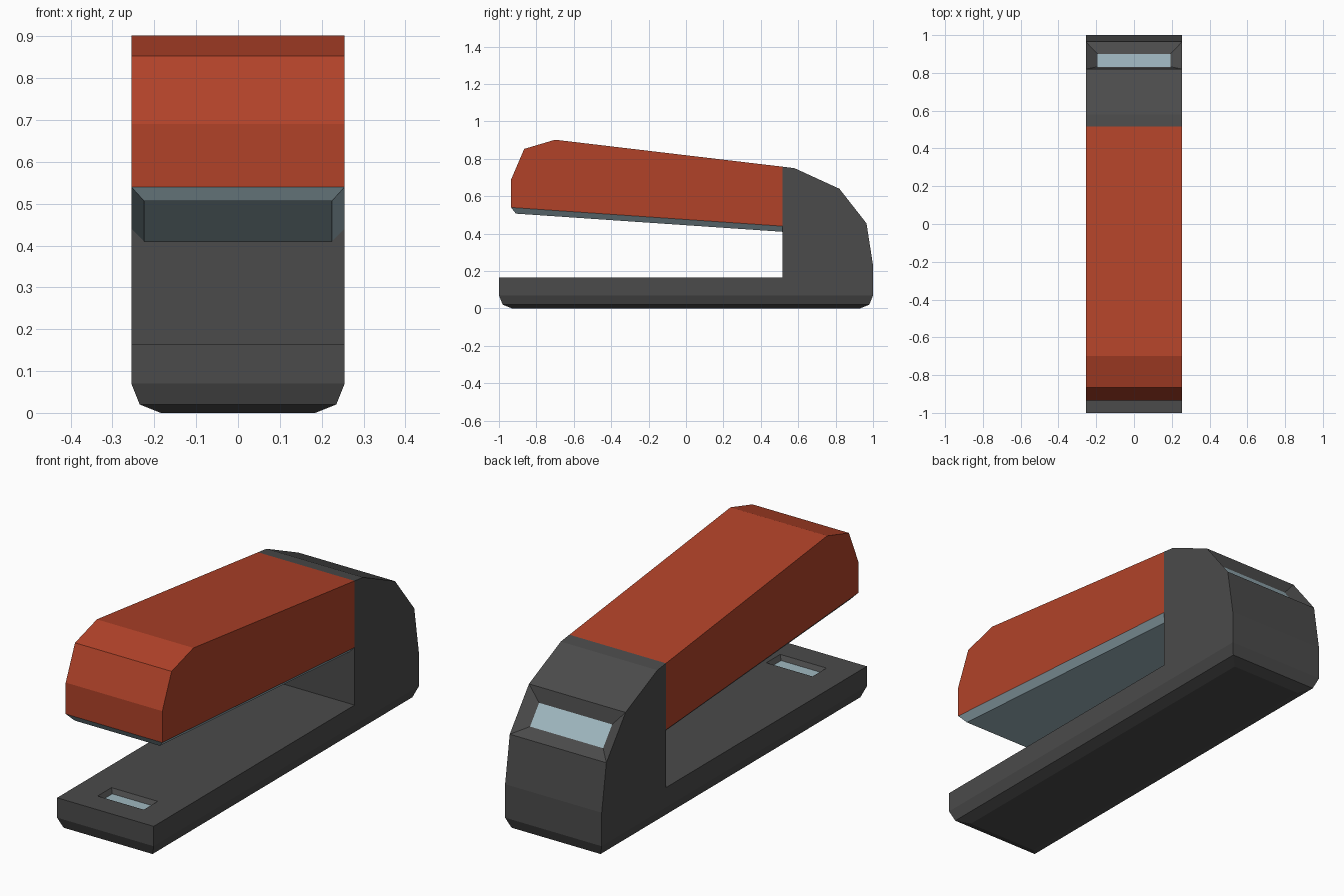
import bpy, bmesh
from mathutils import Vector

if "Cube" in bpy.data.objects:
    bpy.data.objects.remove(bpy.data.objects["Cube"])

W = 0.255  # half width


def material(name, rgb):
    m = bpy.data.materials.new(name)
    m.diffuse_color = (*rgb, 1)
    m.use_nodes = True
    m.node_tree.nodes["Principled BSDF"].inputs["Base Color"].default_value = m.diffuse_color
    return m


GREY = material("dark grey plastic", (0.07, 0.07, 0.07))
RED = material("rust red", (0.44, 0.055, 0.022))
METAL = material("pale steel", (0.35, 0.48, 0.53))


def prism(profile):
    """Side profile of (y, z) points extruded across the full width."""
    bm = bmesh.new()
    left = [bm.verts.new((-W, y, z)) for y, z in profile]
    right = [bm.verts.new((W, y, z)) for y, z in profile]
    n = len(profile)
    bm.faces.new(left)
    bm.faces.new(right[::-1])
    for i in range(n):
        j = (i + 1) % n
        bm.faces.new((left[i], right[i], right[j], left[j]))
    bmesh.ops.recalc_face_normals(bm, faces=bm.faces)
    bm.normal_update()
    return bm


def find(bm, y, z):
    """Cross-width face whose centre is nearest to (y, z)."""
    faces = [f for f in bm.faces if abs(f.normal.x) < 0.1]
    return min(faces, key=lambda f: (f.calc_center_median() - Vector((0, y, z))).length)


def step(bm, face, x, y0, y1, z):
    """Add a ring round a face and move its inner corners to a rectangle.
    z is a pair of heights, at y0 and y1."""
    c = face.calc_center_median().copy()
    bmesh.ops.inset_individual(bm, faces=[face], thickness=0.005)
    for v in face.verts:
        back = v.co.y > c.y
        v.co = (x if v.co.x > 0 else -x, y1 if back else y0, z[1] if back else z[0])
    bm.normal_update()


def finish(bm, name, *mats):
    me = bpy.data.meshes.new(name)
    bm.to_mesh(me)
    bm.free()
    for m in mats:
        me.materials.append(m)
    ob = bpy.data.objects.new(name, me)
    bpy.context.collection.objects.link(ob)


# Base and rear housing in one piece
bm = prism([(-1, 0.07), (-1, 0.165), (0.515, 0.165), (0.515, 0.758), (0.58, 0.75),
            (0.82, 0.64), (0.965, 0.455), (1, 0.23), (1, 0.07)])
bottom = find(bm, 0, 0.07)
anvil = find(bm, -0.24, 0.165)
window = find(bm, 0.89, 0.55)

# Two-step chamfer under the base
step(bm, bottom, W - 0.02, -0.98, 0.98, (0.02, 0.02))
step(bm, bottom, W - 0.07, -0.93, 0.93, (0, 0))

# Recessed steel anvil near the front
step(bm, anvil, 0.122, -0.885, -0.78, (0.165, 0.165))
step(bm, anvil, 0.107, -0.87, -0.795, (0.145, 0.145))
anvil.material_index = 1

# Recessed steel panel on the back slope
bmesh.ops.inset_individual(bm, faces=[window], thickness=0.062, depth=-0.033,
                           use_even_offset=True)
window.material_index = 1
finish(bm, "base_and_housing", GREY, METAL)

# Red top arm
bm = prism([(0.515, 0.758), (-0.70, 0.902), (-0.865, 0.853), (-0.935, 0.69),
            (-0.935, 0.54), (0.515, 0.44)])
finish(bm, "top_arm", RED)

# Steel staple channel, tapered below the arm
bm = prism([(-0.935, 0.54), (0.515, 0.44), (0.515, 0.41), (-0.91, 0.507)])
low = [v for v in bm.verts if v.co.z < 0.42 or (v.co.y < -0.8 and v.co.z < 0.52)]
for v in low:
    v.co.x *= 0.225 / W
finish(bm, "staple_channel", METAL)
